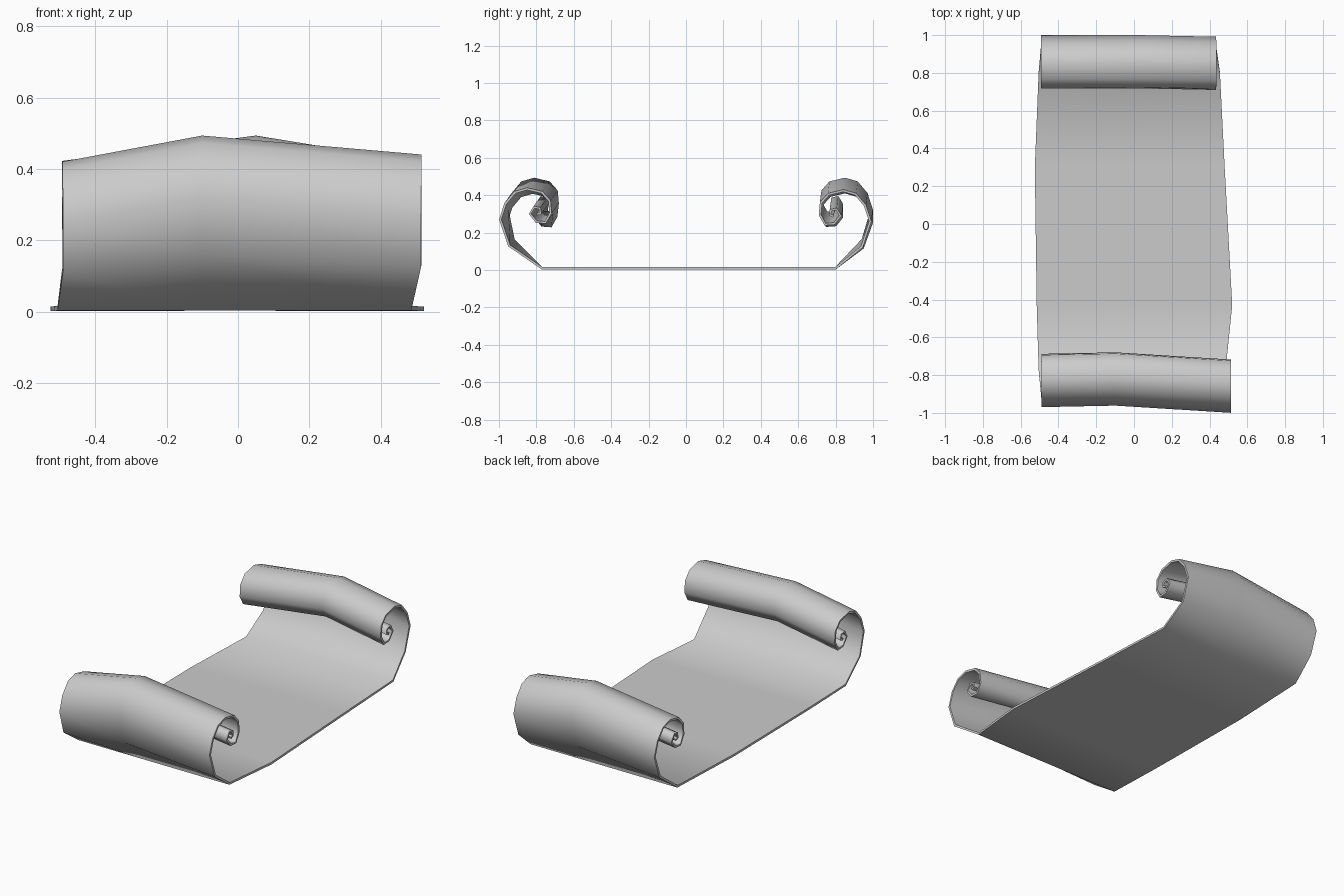
import bpy, bmesh

if "Cube" in bpy.data.objects:
    bpy.data.objects.remove(bpy.data.objects["Cube"])

# Curl section: (distance from centre, height), from floor bend to inner tail
CURL = [(.77, .01), (.945, .13), (.993, .27), (.965, .355), (.915, .415),
        (.85, .434), (.77, .415), (.73, .37), (.724, .305), (.752, .254),
        (.80, .258), (.834, .30), (.812, .336), (.782, .33), (.778, .304), (.797, .297)]


def curl_rows(sign, bend, xs_bend, xs_roll, shifts):
    """Rows of three points; the roll drifts by a small y/z shift at each station."""
    rows = []
    for i, (d, z) in enumerate(CURL):
        w = (0, .6)[i] if i < 2 else 1
        xs = xs_bend if i == 0 else xs_roll
        d = bend if i == 0 else d
        rows.append([(x, sign * (d - w * dy), z + w * dz)
                     for x, (dy, dz) in zip(xs, shifts)])
    return rows


front = curl_rows(-1, .77, (-.505, -.10, .485), (-.49, -.10, .513),
                  ((.03, -.02), (.038, .053), (0, 0)))
back = curl_rows(1, .80, (-.505, .05, .455), (-.492, .05, .435),
                 ((0, -.018), (0, .053), (.008, -.01)))

# Flat sheet between the two curls
flat = [[(-.515, -.43, .009), (-.06, -.43, .01), (.52, -.43, .009)],
        [(-.525, .30, .009), (.01, .30, .01), (.48, .30, .009)]]
rows = front[::-1] + flat + back

bm = bmesh.new()
grid = [[bm.verts.new(p) for p in row] for row in rows]
for a, b in zip(grid, grid[1:]):
    for j in range(2):
        bm.faces.new((a[j], a[j + 1], b[j + 1], b[j]))
mesh = bpy.data.meshes.new("scroll_sheet")
bm.to_mesh(mesh)
bm.free()

# Give the paper its thickness and soft shading
sheet = bpy.data.objects.new("scroll_sheet", mesh)
bpy.context.collection.objects.link(sheet)
bpy.context.view_layer.objects.active = sheet
sheet.select_set(True)
mod = sheet.modifiers.new("paper_thickness", "SOLIDIFY")
mod.thickness = .013
mod.offset = 0
bpy.ops.object.modifier_apply(modifier=mod.name)
bpy.ops.object.shade_smooth_by_angle(angle=1.3)
